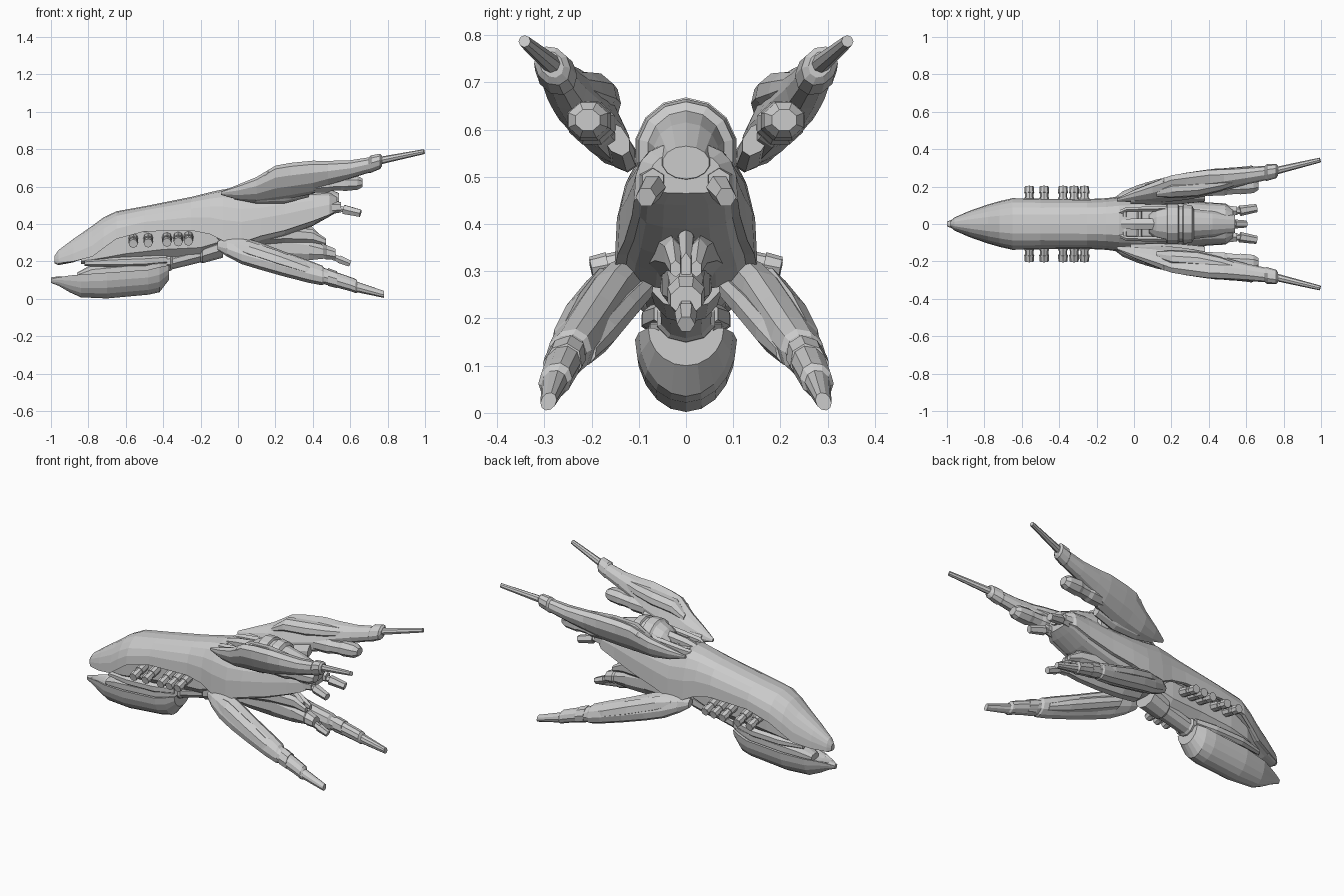
import bpy, bmesh
from math import sin, cos, pi, radians
from mathutils import Vector


def skin(name, rings):
    """Closed flat-shaded skin over a list of equal-length point rings."""
    bm = bmesh.new()
    vs = [[bm.verts.new(p) for p in r] for r in rings]
    n = len(vs[0])
    for a, b in zip(vs, vs[1:]):
        for i in range(n):
            j = (i + 1) % n
            bm.faces.new((a[i], a[j], b[j], b[i]))
    bm.faces.new(vs[0])
    bm.faces.new(vs[-1])
    bmesh.ops.recalc_face_normals(bm, faces=bm.faces)
    me = bpy.data.meshes.new(name)
    bm.to_mesh(me)
    bm.free()
    ob = bpy.data.objects.new(name, me)
    bpy.context.collection.objects.link(ob)
    return ob


def power(v, p):
    return abs(v) ** p * (1 if v > 0 else -1)


def loft(name, rows, sides=8, tilt=0, side=1, p=1.0):
    """Rows: x, y, z, half size a, half size b; section tilted about x."""
    rings, t = [], radians(tilt)
    for x, y, z, a, b in rows:
        ring = []
        for i in range(sides):
            k = 2 * pi * (i + .5) / sides
            u, v = a * power(cos(k), p), b * power(sin(k), p)
            ring.append((x, side * (y + u * cos(t) - v * sin(t)), z + u * sin(t) + v * cos(t)))
        rings.append(ring)
    return skin(name, rings)


def arch(name, rows, p0, p1, n=10, m=6):
    """Rows: x, half width, edge z, apex z, inner z; squareness runs p0 to p1."""
    rings = []
    for x, w, ze, za, zi in rows:
        p = p0 + (p1 - p0) * (x - rows[0][0]) / (rows[-1][0] - rows[0][0])
        ring = [(x, w * power(cos(pi * i / n), p), ze + (za - ze) * max(sin(pi * i / n), 0) ** p)
                for i in range(n + 1)]
        ring += [(x, -.85 * w * cos(pi * i / m), ze + (zi - ze) * sin(pi * i / m))
                 for i in range(m + 1)]
        rings.append(ring)
    return skin(name, rings)


def rod(name, a, b, r1, r2, sides=8):
    a, b = Vector(a), Vector(b)
    q = (b - a).to_track_quat('Z', 'Y')
    return skin(name, [[c + q @ Vector((r * cos(2 * pi * i / sides), r * sin(2 * pi * i / sides), 0))
                        for i in range(sides)] for c, r in ((a, r1), (b, r2))])


# Main hull: long arched shell with an open belly
arch("main_hull", [
    (-.98, .015, .20, .23, .19), (-.96, .035, .19, .26, .18), (-.88, .07, .20, .32, .195),
    (-.78, .105, .225, .39, .24), (-.72, .122, .27, .435, .30), (-.65, .138, .32, .468, .36),
    (-.5, .135, .36, .495, .42), (-.25, .133, .365, .545, .44), (-.15, .138, .345, .57, .40),
    (-.08, .147, .31, .585, .28), (.02, .152, .30, .57, .26), (.12, .145, .335, .56, .29),
    (.25, .13, .365, .57, .33), (.4, .115, .415, .575, .39), (.49, .11, .45, .57, .44),
    (.53, .08, .47, .55, .465)], .9, .68)

# Lower jaw: boat-shaped bowl below the nose, plus its rim plates
arch("lower_jaw", [
    (-1, .012, .105, .085, .115), (-.96, .03, .115, .07, .12), (-.9, .055, .125, .035, .11),
    (-.84, .08, .13, .008, .10), (-.7, .105, .14, .002, .11), (-.48, .108, .155, .022, .14),
    (-.42, .1, .17, .035, .16), (-.37, .08, .18, .1, .17)], 1, 1)
loft("jaw_core", [(-.86, 0, .12, .035, .02), (-.78, 0, .14, .07, .045), (-.6, 0, .155, .085, .05),
                  (-.42, 0, .17, .08, .05), (-.37, 0, .175, .06, .035)], 10, p=.85)

# Neck and machinery inside the belly
loft("neck", [(-.5, 0, .18, .06, .04), (-.36, 0, .2, .065, .05), (-.35, 0, .2, .055, .042),
              (-.2, 0, .24, .058, .045), (-.19, 0, .245, .07, .055), (-.08, 0, .28, .08, .06)], 10)
loft("belly_machinery", [(-.84, 0, .215, .04, .03), (-.72, 0, .255, .085, .07), (-.6, 0, .295, .095, .105),
                         (-.4, 0, .315, .09, .1), (-.2, 0, .325, .09, .1), (-.08, 0, .34, .08, .06)], 8, p=.7)
for s, side in ((1, "left"), (-1, "right")):
    loft("palate_plate_" + side, [(-.82, .05, .19, .015, .015), (-.68, .075, .195, .022, .025),
                                  (-.5, .075, .2, .02, .028), (-.38, .05, .21, .02, .025)], 6, 0, s)

    # Broadside cannons
    for i, x in enumerate((-.56, -.48, -.38, -.32, -.265)):
        nm = f"cannon_{side}_{i + 1}"
        z = .295 + .003 * i
        rod(nm, (x, s * .05, z + .035), (x, s * .2, z), .022, .022)
        rod(nm + "_sleeve", (x, s * .06, z + .033), (x, s * .14, z + .014), .027, .026)
        rod(nm + "_muzzle", (x, s * .165, z + .007), (x, s * .2, z), .027, .024)

    # Upper nacelle: tilted leaf-shaped body with a gun barrel behind
    loft("upper_nacelle_" + side, [
        (-.09, .13, .565, .01, .008), (0, .15, .57, .045, .028), (.1, .17, .585, .075, .042),
        (.2, .19, .618, .108, .05), (.28, .202, .632, .108, .055), (.4, .222, .65, .1, .055),
        (.48, .238, .67, .074, .052), (.6, .258, .692, .052, .044), (.7, .272, .715, .044, .037),
        (.71, .275, .72, .05, .042), (.76, .283, .735, .044, .036), (.77, .285, .738, .03, .024)],
        10, 56, s)
    loft("upper_nacelle_plate_" + side, [
        (.1, .195, .6, .03, .016), (.16, .212, .635, .06, .024), (.32, .232, .655, .065, .025),
        (.46, .26, .68, .045, .025), (.58, .275, .7, .025, .018)], 6, 60, s)
    loft("upper_nacelle_inner_" + side, [
        (.12, .165, .63, .02, .018), (.2, .178, .672, .045, .034), (.34, .188, .682, .046, .036),
        (.46, .21, .69, .04, .03), (.58, .24, .7, .025, .02)], 8, 40, s)
    loft("upper_nacelle_root_" + side, [
        (-.02, .13, .56, .03, .02), (.1, .137, .55, .045, .03), (.25, .142, .555, .05, .03),
        (.38, .148, .58, .04, .025)], 8, 56, s)
    rod("upper_barrel_" + side, (.74, s * .28, .735), (.995, s * .342, .787), .021, .013, 8)
    loft("upper_pod_" + side, [
        (.3, .19, .605, .03, .025), (.4, .195, .61, .048, .045), (.48, .2, .613, .052, .048),
        (.5, .2, .614, .046, .04), (.55, .203, .617, .046, .04), (.57, .205, .618, .05, .045),
        (.64, .207, .62, .045, .04), (.665, .208, .62, .028, .024)], 8, 0, s)

    # Lower nacelle: drooping outward leg with a stepped barrel
    loft("lower_nacelle_" + side, [
        (-.11, .115, .285, .025, .02), (-.06, .13, .278, .055, .04), (.02, .15, .258, .08, .048),
        (.12, .178, .228, .08, .051), (.25, .207, .185, .072, .052), (.38, .234, .145, .064, .05),
        (.45, .249, .125, .056, .046), (.46, .252, .122, .046, .04), (.6, .272, .079, .04, .035),
        (.63, .277, .068, .04, .034), (.64, .279, .062, .029, .027), (.78, .291, .024, .02, .016)],
        10, 122, s)
    loft("lower_nacelle_plate_" + side, [
        (-.02, .165, .285, .025, .015), (.06, .192, .268, .045, .022), (.22, .232, .215, .045, .025),
        (.36, .26, .165, .035, .022), (.43, .268, .145, .02, .012)], 6, 120, s)
    loft("lower_nacelle_inner_" + side, [
        (.02, .1, .25, .04, .025), (.15, .14, .21, .045, .03), (.3, .182, .162, .042, .032),
        (.42, .213, .122, .028, .02)], 8, 130, s)
    loft("lower_collar_" + side, [(.48, .255, .117, .05, .042), (.53, .262, .102, .047, .04)], 8, 122, s)

    # Upper tail thrusters and side prongs
    loft("tail_boom_" + side, [(.3, .07, .47, .035, .05), (.45, .075, .485, .035, .04),
                               (.55, .07, .49, .026, .028)], 6, 0, s)
    rod("tail_thruster_" + side, (.5, s * .065, .49), (.575, s * .072, .476), .018, .018, 6)
    rod("tail_nozzle_" + side, (.565, s * .07, .478), (.655, s * .085, .457), .028, .022, 6)
    loft("tail_prong_" + side, [(.05, .06, .33, .04, .045), (.25, .04, .345, .03, .045),
                                (.4, .028, .335, .02, .035), (.47, .022, .305, .012, .018)], 6, 0, s)

    # Rails beside the dorsal trench
    loft("dorsal_rail_" + side, [(-.08, .06, .56, .015, .015), (-.04, .078, .565, .014, .025),
                                 (.1, .08, .575, .016, .03), (.2, .085, .58, .016, .03)], 6, 0, s)

# Dorsal engine: ribbed dome and tapering tail
loft("dorsal_engine", [
    (.08, 0, .55, .05, .04), (.12, 0, .555, .085, .075), (.17, 0, .555, .1, .1),
    (.18, 0, .555, .11, .113), (.235, 0, .555, .11, .113), (.24, 0, .555, .1, .1),
    (.26, 0, .555, .1, .1), (.265, 0, .555, .108, .11), (.31, 0, .555, .102, .104),
    (.32, 0, .555, .082, .085), (.42, 0, .55, .07, .065), (.54, 0, .53, .05, .035)], 14)
loft("dorsal_spine", [(-.07, 0, .57, .025, .015), (0, 0, .58, .035, .025), (.12, 0, .59, .035, .03)], 6)
for i, x in enumerate((-.05, .03)):
    rod(f"trench_brace_{i + 1}", (x, -.08, .565), (x, .08, .565), .013, .013, 6)

# Lower tail keel with its own thruster
loft("tail_keel", [
    (-.02, 0, .28, .06, .05), (.1, 0, .275, .055, .065), (.25, 0, .275, .045, .075),
    (.38, 0, .262, .04, .06), (.46, 0, .25, .035, .038), (.47, 0, .25, .042, .042),
    (.52, 0, .238, .035, .032)], 8)
loft("keel_fin", [(.05, 0, .34, .03, .06), (.25, 0, .36, .024, .06), (.38, 0, .35, .018, .05),
                  (.44, 0, .31, .012, .03)], 6)
rod("keel_thruster", (.48, 0, .235), (.55, 0, .208), .02, .018, 6)
rod("keel_nozzle", (.54, 0, .212), (.6, 0, .188), .024, .019, 6)
